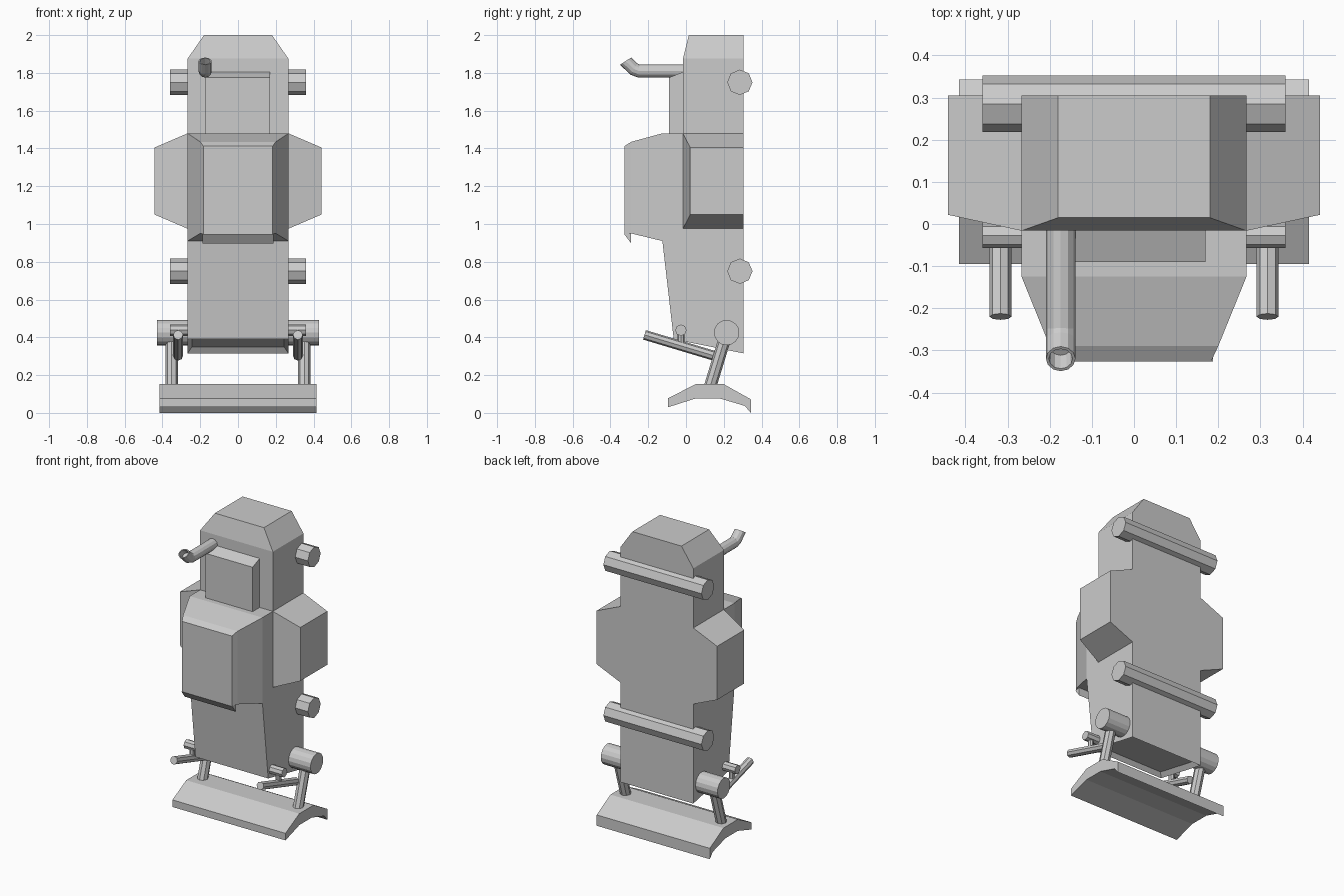
import bpy, bmesh, math
from mathutils import Vector

if "Cube" in bpy.data.objects:
    bpy.data.objects.remove(bpy.data.objects["Cube"])

grey = bpy.data.materials.new("plain grey")
grey.diffuse_color = (0.6, 0.6, 0.6, 1)
grey.use_nodes = True
grey.node_tree.nodes["Principled BSDF"].inputs["Base Color"].default_value = grey.diffuse_color


def finish(name, bm):
    bmesh.ops.recalc_face_normals(bm, faces=bm.faces)
    me = bpy.data.meshes.new(name)
    bm.to_mesh(me)
    bm.free()
    me.materials.append(grey)
    ob = bpy.data.objects.new(name, me)
    bpy.context.collection.objects.link(ob)
    return ob


def loft(rings):
    """Skin closed rings of equal length and cap both ends."""
    bm = bmesh.new()
    vs = [[bm.verts.new(p) for p in r] for r in rings]
    n = len(vs[0])
    for a, b in zip(vs, vs[1:]):
        for i in range(n):
            j = (i + 1) % n
            bm.faces.new((a[i], a[j], b[j], b[i]))
    bm.faces.new(vs[0])
    bm.faces.new(vs[-1])
    return bm


def prism(profile, x0, x1):
    """Extrude a (y, z) profile along x."""
    return loft([[(x, y, z) for y, z in profile] for x in (x0, x1)])


def rect_y(x, y, z0, z1):
    return [(-x, y, z0), (x, y, z0), (x, y, z1), (-x, y, z1)]


def rect_z(x, z, y0, y1):
    return [(-x, y0, z), (x, y0, z), (x, y1, z), (-x, y1, z)]


def ring(c, d, r, n):
    d = Vector(d).normalized()
    u = Vector((1, 0, 0)) if abs(d.x) < 0.9 else Vector((0, 1, 0))
    u = (u - d * u.dot(d)).normalized()
    v = d.cross(u)
    return [Vector(c) + r * (math.cos(t) * u + math.sin(t) * v)
            for t in (2 * math.pi * i / n for i in range(n))]


def rod(name, a, b, r, n=8):
    d = Vector(b) - Vector(a)
    return finish(name, loft([ring(a, d, r, n), ring(b, d, r, n)]))


BACK = 0.305

# lower body and torso core, with a recessed opening underneath
bm = prism([(BACK, 0.315), (-0.065, 0.39), (-0.125, 0.91), (-0.125, 1.48), (BACK, 1.48)],
           -0.267, 0.267)
bottom = min(bm.faces, key=lambda f: f.calc_center_median().z)
bmesh.ops.recalc_face_normals(bm, faces=bm.faces)
bmesh.ops.inset_region(bm, faces=[bottom], thickness=0.032, depth=0)
bmesh.ops.translate(bm, verts=bottom.verts, vec=(0, 0, 0.03))
finish("body", bm)

# head block with chamfered top
finish("head", loft([rect_z(0.267, 1.48, -0.016, BACK), rect_z(0.267, 1.875, -0.016, BACK),
                     rect_z(0.18, 2.0, 0.015, BACK)]))

# panel on the front of the head
finish("head_panel", prism([(-0.016, 1.48), (-0.09, 1.48), (-0.09, 1.775), (-0.016, 1.805)],
                           -0.175, 0.17))

# chest bulge and its lower lip
finish("chest", loft([rect_y(0.267, -0.125, 0.91, 1.48), rect_y(0.2, -0.29, 0.95, 1.435),
                      rect_y(0.183, -0.326, 0.945, 1.412)]))
finish("chest_lip", prism([(-0.326, 0.945), (-0.29, 0.897), (-0.29, 0.95)], -0.187, 0.187))

# snorkel tube: swept rings that end in a hollow mouth
path = [((-0.016, 1.81), (-1, 0)), ((-0.25, 1.81), (-1, 0.08)),
        ((-0.275, 1.82), (-0.85, 0.5)), ((-0.32, 1.862), (-0.55, 0.84))]
rings = [ring((-0.174, y, z), (0, dy, dz), 0.035, 12) for (y, z), (dy, dz) in path]
rings += [ring((-0.174, -0.32, 1.862), (0, -0.55, 0.84), 0.028, 12),
          ring((-0.174, -0.29, 1.832), (0, -0.55, 0.84), 0.026, 12)]
finish("snorkel", loft(rings))

# octagonal bars across the back
for label, z in (("upper", 1.75), ("lower", 0.75)):
    rod(label + "_back_bar", (-0.36, 0.285, z), (0.36, 0.285, z), 0.067)

for side, s in (("left", -1), ("right", 1)):
    # side pods
    finish(side + "_side_pod", loft([
        [(s * x, y, z) for y, z in ((y0, z0), (BACK, z0), (BACK, z1), (y0, z1))]
        for x, y0, z0, z1 in ((0.267, -0.016, 0.975, 1.48), (0.442, 0.022, 1.05, 1.405))]))
    # hip joint, leg, steering strut and its pivot
    rod(side + "_hip", (s * 0.25, 0.215, 0.425), (s * 0.428, 0.215, 0.425), 0.067, 16)
    rod(side + "_leg", (s * 0.351, 0.215, 0.425), (s * 0.351, 0.125, 0.13), 0.033)
    rod(side + "_strut", (s * 0.317, -0.22, 0.413), (s * 0.317, 0.15, 0.302), 0.026)
    rod(side + "_pivot", (s * 0.25, -0.027, 0.438), (s * 0.36, -0.027, 0.438), 0.03)
    rod(side + "_pivot_post", (s * 0.317, -0.027, 0.438), (s * 0.317, -0.027, 0.36), 0.018)

# bent foot plate
finish("foot", prism([(-0.095, 0.077), (0.05, 0.152), (0.2, 0.152), (0.343, 0.072), (0.343, 0),
                      (0.312, 0.037), (0.18, 0.076), (0.05, 0.076), (-0.095, 0.03)],
                     -0.415, 0.415))
